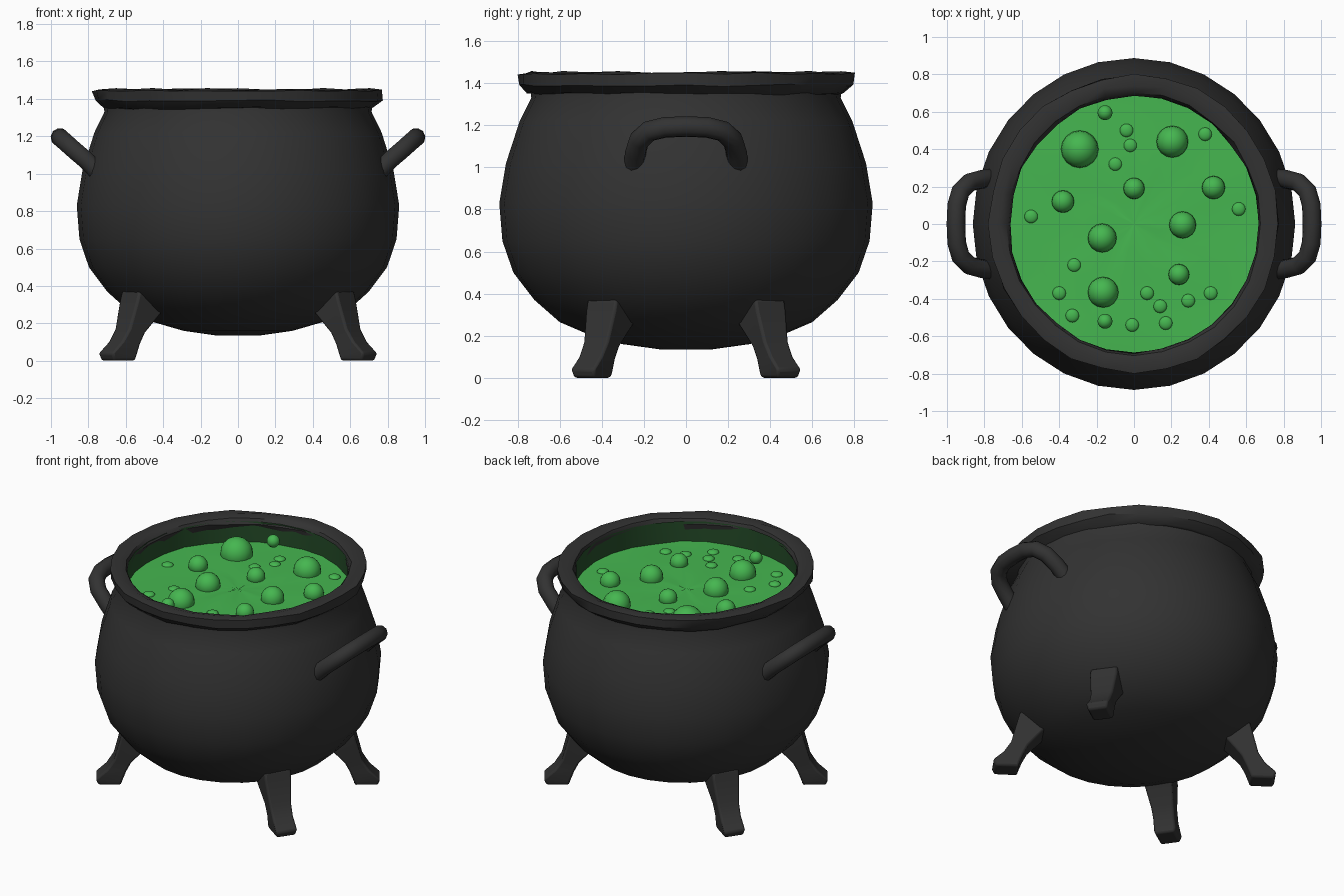
import bpy, bmesh, math, random
from mathutils import Matrix, Vector

random.seed(7)
SIDES = 28
OVAL = 0.972  # the pot is slightly narrower across x

if "Cube" in bpy.data.objects:
    bpy.data.objects.remove(bpy.data.objects["Cube"], do_unlink=True)


def material(name, r, g, b):
    m = bpy.data.materials.new(name)
    m.use_nodes = True
    m.diffuse_color = (r, g, b, 1)
    bsdf = m.node_tree.nodes["Principled BSDF"]
    bsdf.inputs["Base Color"].default_value = (r, g, b, 1)
    bsdf.inputs["Roughness"].default_value = 0.7
    return m


iron = material("black iron", 0.032, 0.032, 0.032)
green = material("green potion", 0.06, 0.47, 0.08)
stain = material("dark green stain", 0.02, 0.08, 0.024)


def finish(bm, name, mat, angle=40):
    bmesh.ops.recalc_face_normals(bm, faces=bm.faces)
    mesh = bpy.data.meshes.new(name)
    bm.to_mesh(mesh)
    bm.free()
    mesh.materials.append(mat)
    obj = bpy.data.objects.new(name, mesh)
    bpy.context.collection.objects.link(obj)
    bpy.ops.object.select_all(action="DESELECT")
    obj.select_set(True)
    bpy.context.view_layer.objects.active = obj
    bpy.ops.object.shade_smooth_by_angle(angle=math.radians(angle))
    return obj


def bridge(bm, a, b):
    for i in range(len(a)):
        j = (i + 1) % len(a)
        bm.faces.new((a[i], a[j], b[j], b[i]))


def lathe(name, profile, mat, wobble=0.0, lift=0.0, cap=False, loop=False, angle=40):
    """Spin (radius, height) points into an oval ring, with optional hand-made wobble."""
    bm = bmesh.new()
    rings = []
    for r, z in profile:
        ring = []
        for i in range(SIDES):
            a = math.tau * i / SIDES
            rr = r + random.uniform(-wobble, wobble)
            zz = z + random.uniform(-lift, lift)
            ring.append(bm.verts.new((rr * math.cos(a) * OVAL, rr * math.sin(a), zz)))
        rings.append(ring)
    for a, b in zip(rings, rings[1:]):
        bridge(bm, a, b)
    if loop:
        bridge(bm, rings[-1], rings[0])
    if cap:
        bm.faces.new(rings[0])
    return finish(bm, name, mat, angle)


# Round belly and neck
lathe("pot_body", [(0.12, 0.135), (0.3, 0.16), (0.46, 0.205), (0.6, 0.265), (0.72, 0.37),
                   (0.82, 0.5), (0.872, 0.65), (0.887, 0.83), (0.855, 1.02), (0.79, 1.22),
                   (0.735, 1.33), (0.74, 1.39)], iron, cap=True)

# Uneven hammered rim
lathe("rim", [(0.725, 1.345), (0.75, 1.355), (0.79, 1.39), (0.797, 1.445),
              (0.745, 1.452), (0.7, 1.44), (0.685, 1.41), (0.7, 1.36)],
      iron, wobble=0.008, lift=0.006, loop=True, angle=35)

# Stained wall inside the mouth
lathe("inner_wall", [(0.687, 1.425), (0.692, 1.35), (0.7, 1.25)], stain)

# Potion surface
lathe("potion", [(0.01, 1.285), (0.14, 1.285), (0.28, 1.285), (0.42, 1.285),
                 (0.56, 1.285), (0.695, 1.285)], green, lift=0.005, cap=True, angle=60)


def bubble(name, x, y, z, r, squash=1.0):
    bm = bmesh.new()
    place = Matrix.Translation((x, y, z)) @ Matrix.Diagonal((1, 1, squash, 1))
    bmesh.ops.create_uvsphere(bm, u_segments=16, v_segments=10, radius=r, matrix=place)
    finish(bm, name, green, 60)


# Large domed bubbles
for x, y, r in [(-.29, .4, .1), (.205, .44, .085), (-.38, .12, .06), (0, .19, .057),
                (.425, .195, .062), (-.17, -.075, .077), (.26, -.005, .072),
                (.24, -.27, .056), (-.165, -.365, .082)]:
    bubble("bubble", x, y, 1.3, r)

# Small bubbles leaving the surface
for y in (0.595, -0.52):
    bubble("floating_bubble", -0.155, y, 1.34, 0.04)

# Low swellings
for x, y in [(.38, .48), (-.04, .5), (-.1, .32), (-.02, .42), (-.55, .04), (-.32, -.22),
             (-.4, -.37), (-.33, -.49), (-.01, -.54), (.17, -.53), (.14, -.44),
             (.29, -.41), (.41, -.37), (.07, -.37), (.56, .08)]:
    bubble("low_bubble", x, y, 1.285, 0.036, 0.5)


def handle(name, side):
    """Bent round bar leaning outwards from the shoulder."""
    half = [(0.75, 0.245, 1.01), (0.81, 0.24, 1.07), (0.88, 0.222, 1.13),
            (0.927, 0.175, 1.172), (0.948, 0.1, 1.19)]
    path = half + [(0.952, 0, 1.194)] + [(x, -y, z) for x, y, z in reversed(half)]
    pts = [Vector((x * side, y, z)) for x, y, z in path]
    flat = Vector((0.65 * side, 0, -0.76))  # across the leaning plane
    flat = Vector((-0.66 * side, 0, 0.75))
    up = Vector((0.75 * side, 0, 0.66)).cross(Vector((0, 1, 0))).normalized()
    bm = bmesh.new()
    rings = []
    for i, p in enumerate(pts):
        t = (pts[min(i + 1, len(pts) - 1)] - pts[max(i - 1, 0)]).normalized()
        out = t.cross(up).normalized()
        rings.append([bm.verts.new(p + 0.05 * (math.cos(a) * out + math.sin(a) * up))
                      for a in (math.tau * k / 10 for k in range(10))])
    for a, b in zip(rings, rings[1:]):
        bridge(bm, a, b)
    bm.faces.new(rings[0])
    bm.faces.new(rings[-1])
    finish(bm, name, iron, 50)


handle("left_handle", 1)
handle("right_handle", -1)


def leg(name, sx, sy):
    """Tapered leg with an outward foot, set on the diagonal."""
    d = Vector((0.82 * sx, 0.57 * sy, 0))
    w = Vector((-d.y, d.x, 0))
    bm = bmesh.new()
    rings = []
    # inner reach, outer reach, half width, inner height, outer height
    for r0, r1, h, z0, z1 in [(.71, .85, .06, 0, 0), (.705, .865, .068, .025, .04),
                              (.68, .8, .066, .09, .1), (.65, .755, .07, .15, .17),
                              (.56, .715, .085, .25, .32), (.52, .7, .085, .3, .375)]:
        corners = [(r0, -h, z0), (r1, -h, z1), (r1, h, z1), (r0, h, z0)]
        rings.append([bm.verts.new(d * r + w * s + Vector((0, 0, z))) for r, s, z in corners])
    for a, b in zip(rings, rings[1:]):
        bridge(bm, a, b)
    bm.faces.new(rings[0])
    bm.faces.new(rings[-1])
    obj = finish(bm, name, iron, 35)
    soft = obj.modifiers.new("soft edges", "BEVEL")
    soft.width = 0.012
    soft.segments = 2


for sx, side in ((1, "left"), (-1, "right")):
    for sy, end in ((-1, "front"), (1, "back")):
        leg(end + "_" + side + "_leg", sx, sy)
